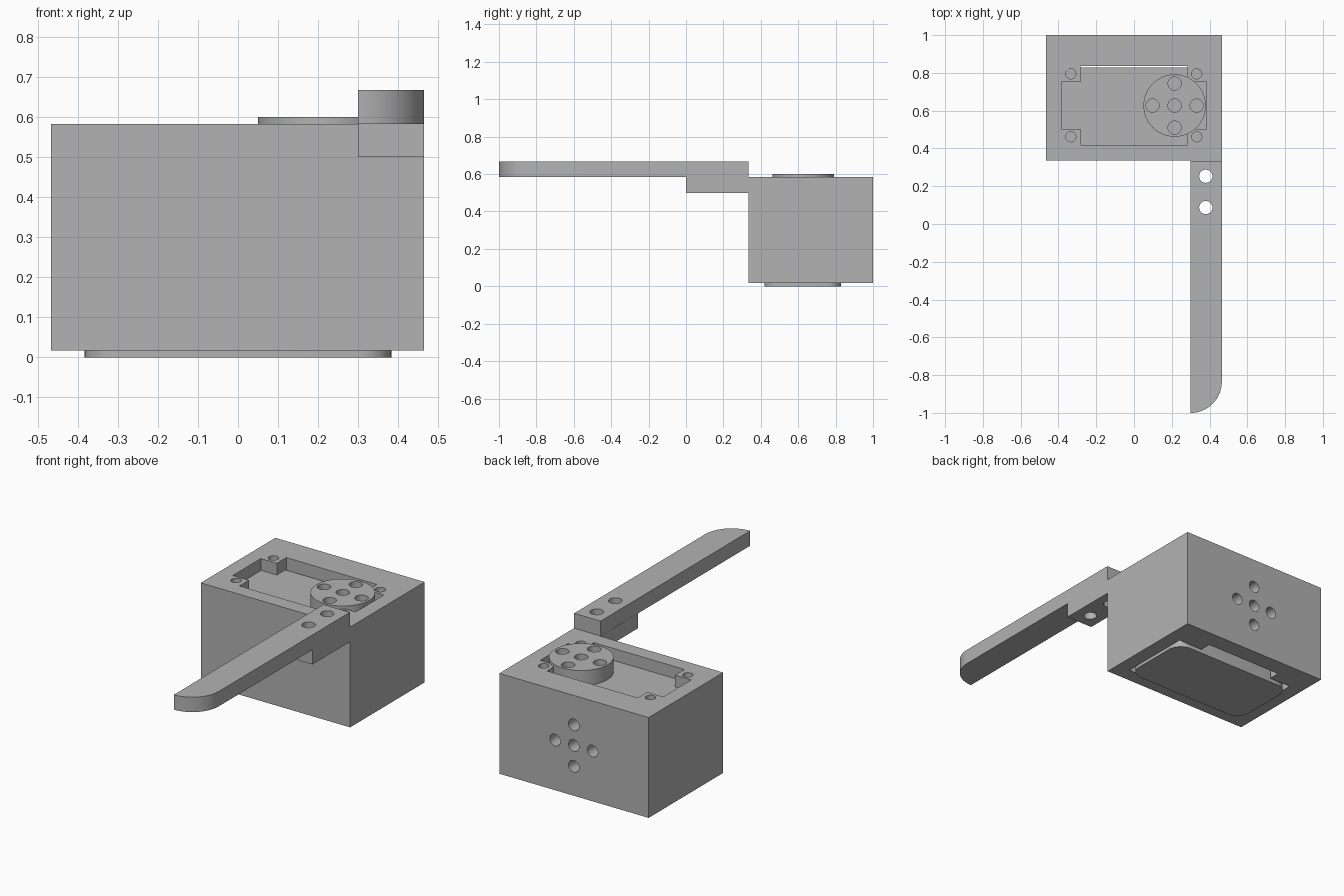
import bpy, bmesh, math

if "Cube" in bpy.data.objects:
    bpy.data.objects.remove(bpy.data.objects["Cube"], do_unlink=True)

# Single grey finish
GREY = (0.448, 0.448, 0.448, 1)
grey = bpy.data.materials.new("plain grey")
grey.use_nodes = True
grey.diffuse_color = GREY
grey.node_tree.nodes["Principled BSDF"].inputs["Base Color"].default_value = GREY


def prism(name, outline, z0, z1):
    """Extrude an xy outline from z0 to z1."""
    bm = bmesh.new()
    face = bm.faces.new([bm.verts.new((x, y, z0)) for x, y in outline])
    top = bmesh.ops.extrude_face_region(bm, geom=[face])["geom"]
    bmesh.ops.translate(bm, vec=(0, 0, z1 - z0),
                        verts=[v for v in top if isinstance(v, bmesh.types.BMVert)])
    bmesh.ops.recalc_face_normals(bm, faces=bm.faces)
    mesh = bpy.data.meshes.new(name)
    bm.to_mesh(mesh)
    bm.free()
    mesh.materials.append(grey)
    obj = bpy.data.objects.new(name, mesh)
    bpy.context.collection.objects.link(obj)
    return obj


def rect(x0, x1, y0, y1):
    return [(x0, y0), (x1, y0), (x1, y1), (x0, y1)]


def arc(cx, cy, r, start, end, steps):
    angles = [math.radians(start + (end - start) * i / steps) for i in range(steps + 1)]
    return [(cx + r * math.cos(a), cy + r * math.sin(a)) for a in angles]


def circle(cx, cy, r, steps=32):
    return arc(cx, cy, r, 0, 360, steps)[:-1]


def rounded_rect(x0, x1, y0, y1, r):
    corners = [(x1 - r, y1 - r), (x0 + r, y1 - r), (x0 + r, y0 + r), (x1 - r, y0 + r)]
    return [p for i, (x, y) in enumerate(corners)
            for p in arc(x, y, r, 90 * i, 90 * i + 90, 8)]


def five_holes(cx, cy, offset=0.117):
    """Centre hole with four holes around it."""
    return [(cx, cy), (cx + offset, cy), (cx - offset, cy),
            (cx, cy + offset), (cx, cy - offset)]


def carve(obj, cutters):
    """Subtract the cutters and bake the result."""
    for cutter in cutters:
        cutter.hide_render = True
        mod = obj.modifiers.new("cut", 'BOOLEAN')
        mod.operation = 'DIFFERENCE'
        mod.solver = 'EXACT'
        mod.object = cutter
    graph = bpy.context.evaluated_depsgraph_get()
    mesh = bpy.data.meshes.new_from_object(obj.evaluated_get(graph))
    obj.modifiers.clear()
    obj.data = mesh
    for cutter in cutters:
        bpy.data.objects.remove(cutter, do_unlink=True)


def drill(points, r, z0, z1):
    return [prism("drill_cutter", circle(x, y, r), z0, z1) for x, y in points]


TOP, FLOOR, BASE = 0.583, 0.517, 0.017
MID_Y = 0.627

# Housing: open below, with a stepped opening and screw tabs on top
housing = prism("housing", rect(-0.467, 0.465, 0.335, 1), BASE, TOP)
cuts = [
    prism("cavity_cutter", rect(-0.384, 0.384, 0.418, 0.836), -0.1, FLOOR),
    prism("slot_cutter", rect(-0.25, 0.23, 0.8, 0.9), -0.1, 0.45),
    prism("opening_cutter", rect(-0.284, 0.282, 0.418, 0.836), 0.4, 0.7),
    prism("opening_cutter", rect(-0.384, 0.384, 0.502, 0.752), 0.4, 0.7),
]
cuts += drill([(x, y) for x in (-0.335, 0.332) for y in (0.462, 0.795)], 0.027, 0.5, 0.7)
# Mounting holes in the back wall
for x, z in five_holes(0, 0.3):
    hole = prism("back_hole_cutter", circle(0, 0, 0.033), -0.1, 0.1)
    hole.rotation_euler.x = math.radians(90)
    hole.location = (x, 1.017, z)
    cuts.append(hole)
bpy.context.view_layer.update()
carve(housing, cuts)

# Motor block filling the cavity and standing slightly proud below
motor = prism("motor_block", rounded_rect(-0.383, 0.383, 0.419, 0.829, 0.08), 0, FLOOR - 0.001)

# Round output disc
disc = prism("output_disc", circle(0.215, MID_Y, 0.165, 64), FLOOR - 0.005, 0.6)
carve(disc, drill(five_holes(0.215, MID_Y), 0.035, FLOOR, 0.7))

# Long arm with one rounded tip corner, and its bracket
R = 0.165
arm = prism("arm", [(0.3, 0.333), (0.3, -1)] + arc(0.3, -1 + R, R, -90, 0, 16)
            + [(0.465, 0.333)], TOP, 0.667)
bracket = prism("arm_bracket", rect(0.299, 0.465, 0, 0.335), 0.5, TOP)
for part in (arm, bracket):
    carve(part, drill([(0.38, 0.253), (0.38, 0.087)], 0.035, 0.4, 0.8))

# Smooth the curved walls and keep the edges crisp
bpy.ops.object.select_all(action='DESELECT')
for part in (housing, motor, disc, arm, bracket):
    part.select_set(True)
bpy.context.view_layer.objects.active = housing
bpy.ops.object.shade_smooth_by_angle(angle=math.radians(30))
